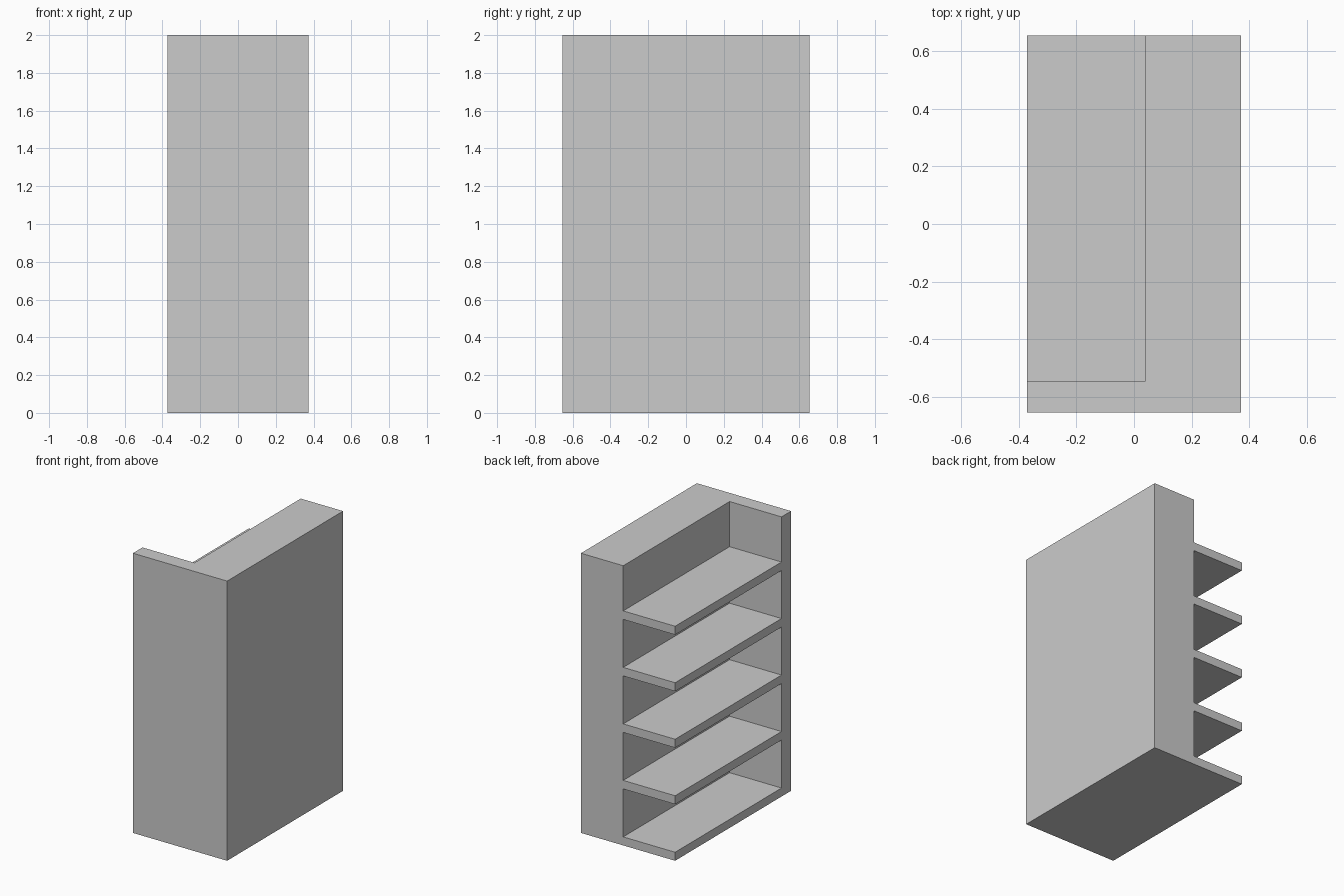
import bpy
import bmesh
from mathutils import Matrix, Vector

if "Cube" in bpy.data.objects:
    bpy.data.objects.remove(bpy.data.objects["Cube"])


def add_box(bm, lo, hi):
    lo, hi = Vector(lo), Vector(hi)
    size = hi - lo
    mat = Matrix.Translation((lo + hi) / 2) @ Matrix.Diagonal((*size, 1))
    bmesh.ops.create_cube(bm, size=1, matrix=mat)


def make_object(name, boxes):
    bm = bmesh.new()
    for lo, hi in boxes:
        add_box(bm, lo, hi)
    mesh = bpy.data.meshes.new(name)
    bm.to_mesh(mesh)
    bm.free()
    obj = bpy.data.objects.new(name, mesh)
    bpy.context.collection.objects.link(obj)
    return obj


HX, HY, H = 0.3725, 0.655, 2.0   # half width, half length, height
BACK_X = 0.038                   # face of the thick back block
PANEL_Y = -0.547                 # inner face of the end panel
SHELF, STEP = 0.061, 0.404       # shelf thickness and spacing

# Solid body: thick back, end panel and shelves in one piece
body = make_object("shelf_unit", [((-HX, -HY, 0), (HX, HY, H))])

# Five bays open to the left and the rear; the top bay is open above
bays = []
for i in range(5):
    top = (i + 1) * STEP if i < 4 else H + 0.2
    bays.append(((-HX - 0.2, PANEL_Y, i * STEP + SHELF),
                 (BACK_X, HY + 0.2, top)))
cutter = make_object("bay_cutter", bays)
cutter.hide_render = True
cutter.hide_set(True)

cut = body.modifiers.new("bays", 'BOOLEAN')
cut.operation = 'DIFFERENCE'
cut.solver = 'EXACT'
cut.object = cutter
